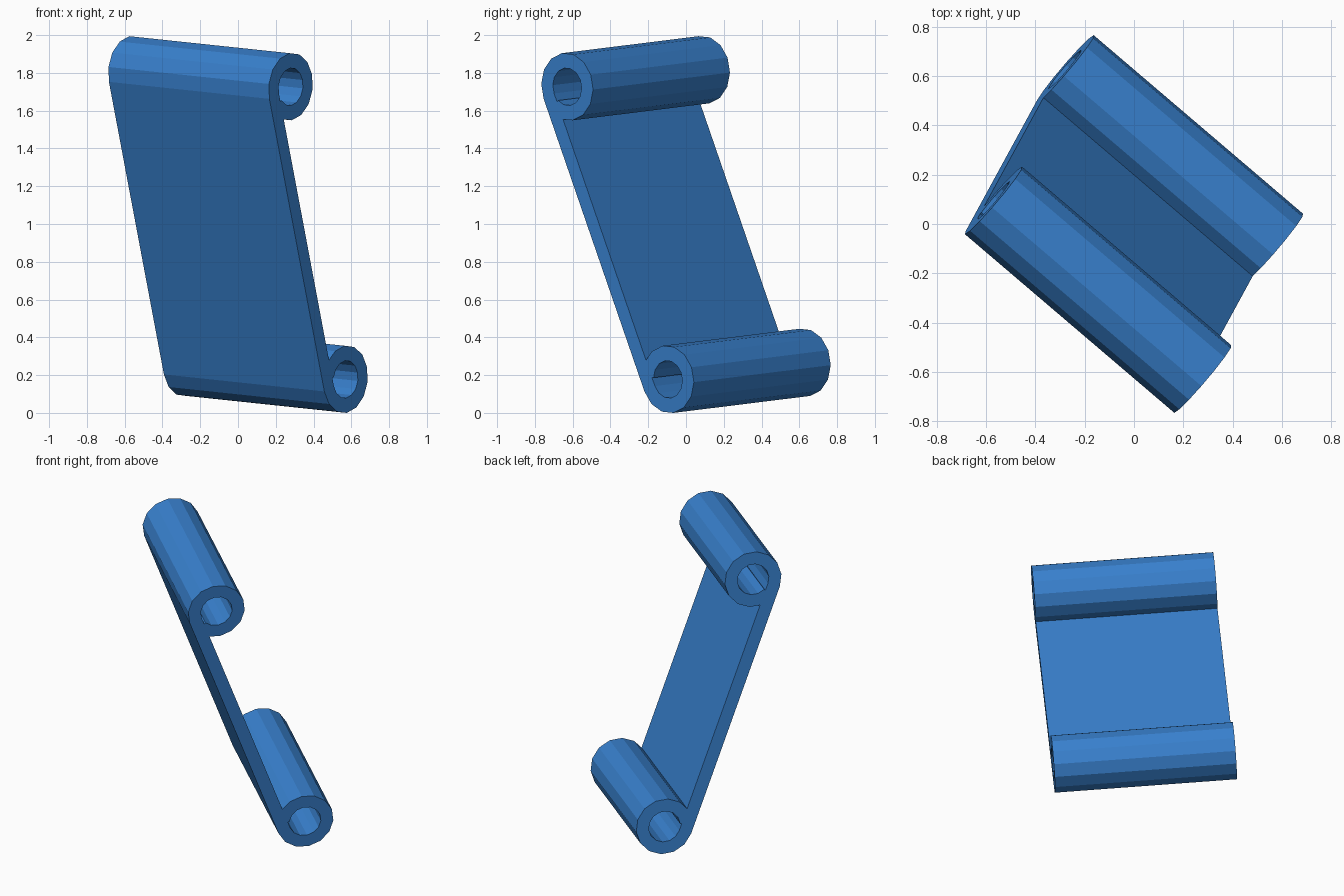
import bpy, bmesh
from math import cos, sin, pi
from mathutils import Vector, Matrix

if "Cube" in bpy.data.objects:
    bpy.data.objects.remove(bpy.data.objects["Cube"])

R_OUT, R_IN = 0.18, 0.10     # curl radii
HALF_GAP = 0.832             # half the distance between curl centres
HALF_WIDTH = 0.56            # half the length of the curls
SIDES = 14

# tilted frame: along the curls, up the plate, and out through its smooth face
along = Vector((-0.85, 0.725, 0.09)).normalized()
up = Vector((-0.29, -0.535, 1.55))
up = (up - along * up.dot(along)).normalized()
out = up.cross(along)
if out.y > 0:
    out.negate()
frame = Matrix((out, up, along)).transposed()


def curl(sign, radius):
    """Open curl starting at the plate and rolling back onto it."""
    return [(radius * cos(2 * pi * i / SIDES),
             sign * (HALF_GAP + radius * sin(2 * pi * i / SIDES)))
            for i in range(SIDES)]


def strip_side(radius):
    return curl(-1, radius)[::-1] + curl(1, radius)


# one strip of constant thickness: lower curl, flat plate, upper curl
bm = bmesh.new()
rings = []
for p_out, p_in in zip(strip_side(R_OUT), strip_side(R_IN)):
    corners = [(p_out, -1), (p_out, 1), (p_in, 1), (p_in, -1)]
    rings.append([bm.verts.new(frame @ Vector((p[0], p[1], s * HALF_WIDTH)) + Vector((0, 0, 1)))
                  for p, s in corners])
for a, b in zip(rings, rings[1:]):
    for i in range(4):
        j = (i + 1) % 4
        bm.faces.new((a[i], a[j], b[j], b[i]))
bm.faces.new(rings[0])
bm.faces.new(rings[-1][::-1])
bmesh.ops.recalc_face_normals(bm, faces=bm.faces[:])

# stand on the ground, centred
for k in range(3):
    vals = [v.co[k] for v in bm.verts]
    shift = -min(vals) if k == 2 else -(min(vals) + max(vals)) / 2
    for v in bm.verts:
        v.co[k] += shift

mesh = bpy.data.meshes.new("curled_plate")
bm.to_mesh(mesh)
bm.free()
obj = bpy.data.objects.new("curled_plate", mesh)
bpy.context.collection.objects.link(obj)

mat = bpy.data.materials.new("blue")
mat.diffuse_color = (0.04, 0.22, 0.62, 1)
mat.use_nodes = True
mat.node_tree.nodes["Principled BSDF"].inputs["Base Color"].default_value = mat.diffuse_color
mesh.materials.append(mat)
